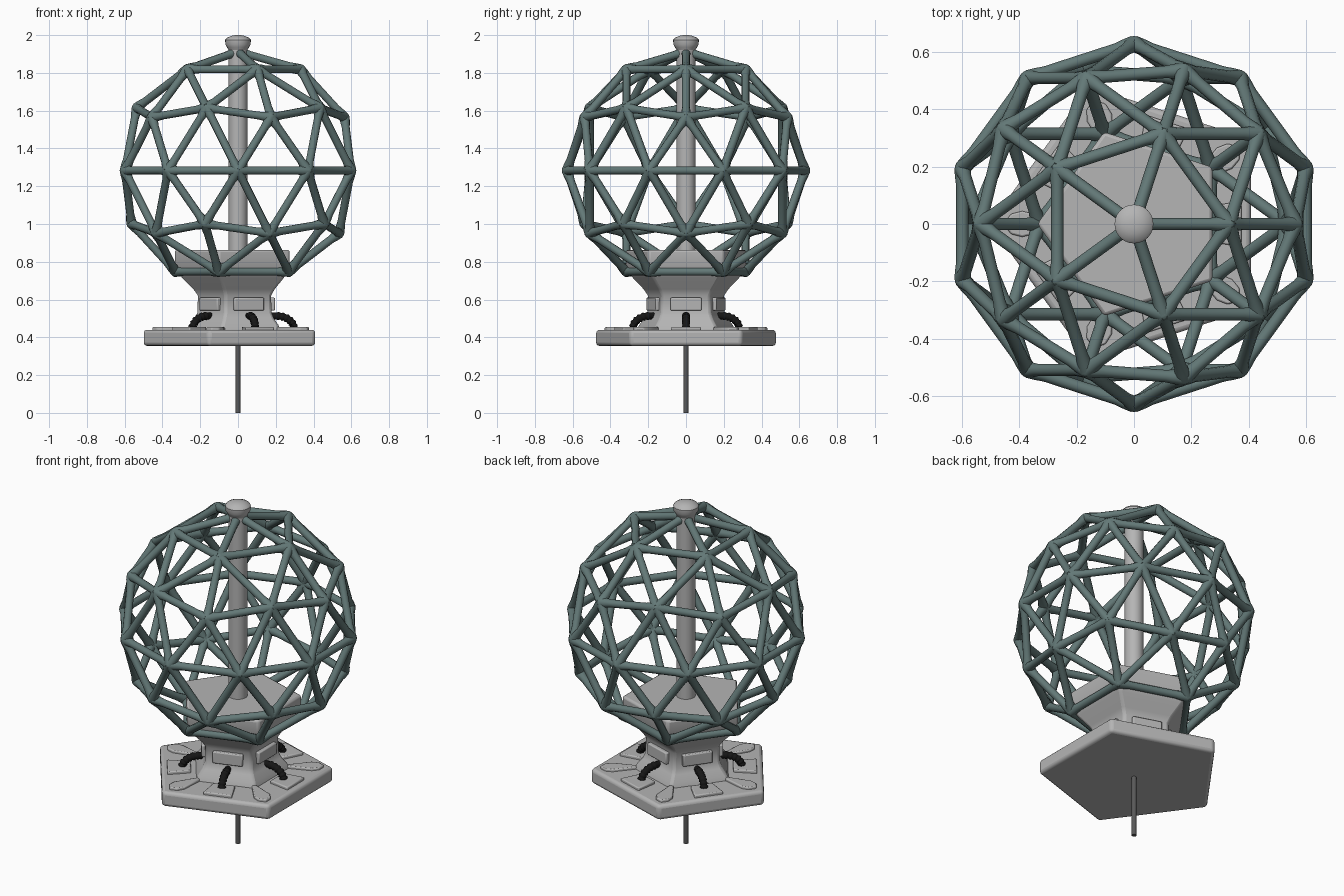
import bpy, bmesh, math
from mathutils import Vector, Matrix

if "Cube" in bpy.data.objects:
    bpy.data.objects.remove(bpy.data.objects["Cube"])

def material(name, c):
    m = bpy.data.materials.new(name)
    m.diffuse_color = (*c, 1)
    m.use_nodes = True
    m.node_tree.nodes["Principled BSDF"].inputs["Base Color"].default_value = m.diffuse_color
    return m

TEAL = material("teal frame", (0.125, 0.19, 0.185))
GREY = material("light grey", (0.46, 0.46, 0.46))
DARK = material("dark grey", (0.1, 0.1, 0.1))
BLACK = material("black rubber", (0.008, 0.008, 0.008))
CZ, R = 1.283, 0.63
FIFTH = math.tau / 5

def finish(bm, name, mat, bevel=0.0, segments=2, limit=30):
    bmesh.ops.recalc_face_normals(bm, faces=bm.faces[:])
    me = bpy.data.meshes.new(name)
    bm.to_mesh(me)
    bm.free()
    me.materials.append(mat)
    ob = bpy.data.objects.new(name, me)
    bpy.context.collection.objects.link(ob)
    if bevel:
        b = ob.modifiers.new("bevel", 'BEVEL')
        b.width, b.segments = bevel, segments
        b.limit_method, b.angle_limit = 'ANGLE', math.radians(limit)
    bpy.ops.object.select_all(action='DESELECT')
    ob.select_set(True)
    bpy.context.view_layer.objects.active = ob
    bpy.ops.object.shade_smooth_by_angle(angle=math.radians(40))
    return ob

def bridge(bm, rings):
    n = len(rings[0])
    for a, b in zip(rings, rings[1:]):
        for i in range(n):
            bm.faces.new((a[i], a[(i + 1) % n], b[(i + 1) % n], b[i]))
    bm.faces.new(rings[0][::-1])
    bm.faces.new(rings[-1])

def lathe(bm, profile, n, phase=0.0):
    # stacked regular polygons, profile = (radius, height)
    bridge(bm, [[bm.verts.new((r * math.cos(phase + math.tau * i / n),
                               r * math.sin(phase + math.tau * i / n), z))
                 for i in range(n)] for r, z in profile])

def tube(bm, pts, radii, n=10):
    rings = []
    for k, p in enumerate(pts):
        d = (pts[min(k + 1, len(pts) - 1)] - pts[max(k - 1, 0)]).normalized()
        ref = Vector((0, 0, 1)) if abs(d.z) < 0.99 else Vector((1, 0, 0))
        u = d.cross(ref).normalized()
        if rings and u.dot(last) < 0:
            u = -u
        last, v = u, d.cross(u)
        rings.append([bm.verts.new(p + radii[k] * (u * math.cos(math.tau * i / n)
                      + v * math.sin(math.tau * i / n))) for i in range(n)])
    bridge(bm, rings)

def prism(bm, outline, z0, z1, mat):
    # flat plate standing on z0, moved by a matrix
    bridge(bm, [[bm.verts.new(mat @ Vector((x, y, z))) for x, y in outline] for z in (z0, z1)])

# geodesic cage: one thickened strut per edge, open at the bottom
ico = bmesh.new()
bmesh.ops.create_icosphere(ico, subdivisions=2, radius=R)
low = min(ico.verts, key=lambda v: v.co.z)
ico.verts.remove(low)
bm = bmesh.new()
offset = Vector((0, 0, CZ))
for e in ico.edges:
    a, b = (v.co + offset for v in e.verts)
    d = (b - a).normalized()
    tube(bm, [a, a + d * 0.03, a + d * 0.065, b - d * 0.065, b - d * 0.03, b],
         [0.028, 0.026, 0.0215, 0.0215, 0.026, 0.028])
for v in ico.verts:
    bmesh.ops.create_icosphere(bm, subdivisions=2, radius=0.027,
                               matrix=Matrix.Translation(v.co + offset))
ico.free()
finish(bm, "geodesic_cage", TEAL)

# centre pole and its cap
bm = bmesh.new()
lathe(bm, [(0.05, 0.84), (0.05, 1.94)], 24)
finish(bm, "centre_pole", GREY)
bm = bmesh.new()
lathe(bm, [(0.05, 1.92), (0.058, 1.935), (0.067, 1.95), (0.068, 1.975),
           (0.06, 1.985), (0.035, 1.996), (0.015, 2.0)], 24)
finish(bm, "pole_cap", GREY)

# ground spike
bm = bmesh.new()
lathe(bm, [(0.013, 0.0), (0.014, 0.37)], 12)
finish(bm, "ground_spike", DARK)

# five-sided base plate and flared neck, corner pointing to -x
bm = bmesh.new()
lathe(bm, [(0.505, 0.355), (0.505, 0.44)], 5, math.pi)
finish(bm, "base_plate", GREY, 0.018, 3)
bm = bmesh.new()
lathe(bm, [(0.28, 0.43), (0.265, 0.465), (0.235, 0.5), (0.22, 0.53), (0.216, 0.62),
           (0.24, 0.655), (0.30, 0.715), (0.338, 0.765), (0.338, 0.863)], 5, math.pi)
finish(bm, "flared_neck", GREY, 0.012, 2, 42)

# panels on the neck, pads on the plate under each cable, kites at the corners
panels, pads, kites, cables = (bmesh.new() for _ in range(4))
for k in range(5):
    turn = Matrix.Rotation(FIFTH * k, 4, 'Z')
    corner = Matrix.Rotation(math.pi + FIFTH * k, 4, 'Z')
    prism(panels, [(0.16, -0.083), (0.196, -0.083), (0.196, 0.083), (0.16, 0.083)],
          0.542, 0.61, turn)
    prism(pads, [(0.25, -0.06), (0.375, -0.08), (0.375, 0.08), (0.25, 0.06)],
          0.43, 0.456, turn)
    prism(kites, [(0.26, -0.012), (0.39, -0.045), (0.43, -0.035), (0.455, 0),
                  (0.43, 0.035), (0.39, 0.045), (0.26, 0.012)], 0.43, 0.454, corner)
    # ribbed cable bending from the neck down to the pad
    path = [Vector((0.16, 0, 0.513))]
    steps = 24
    for i in range(steps + 1):
        t = math.pi / 2 * i / steps
        path.append(Vector((0.205 + 0.09 * math.sin(t), 0, 0.448 + 0.065 * math.cos(t))))
    tube(cables, [turn @ p for p in path],
         [0.018 + 0.004 * (i // 2 % 2) for i in range(len(path))], 12)
finish(panels, "neck_panels", GREY, 0.006)
finish(pads, "cable_pads", GREY, 0.006)
finish(kites, "corner_plates", GREY, 0.006)
finish(cables, "ribbed_cables", BLACK)
